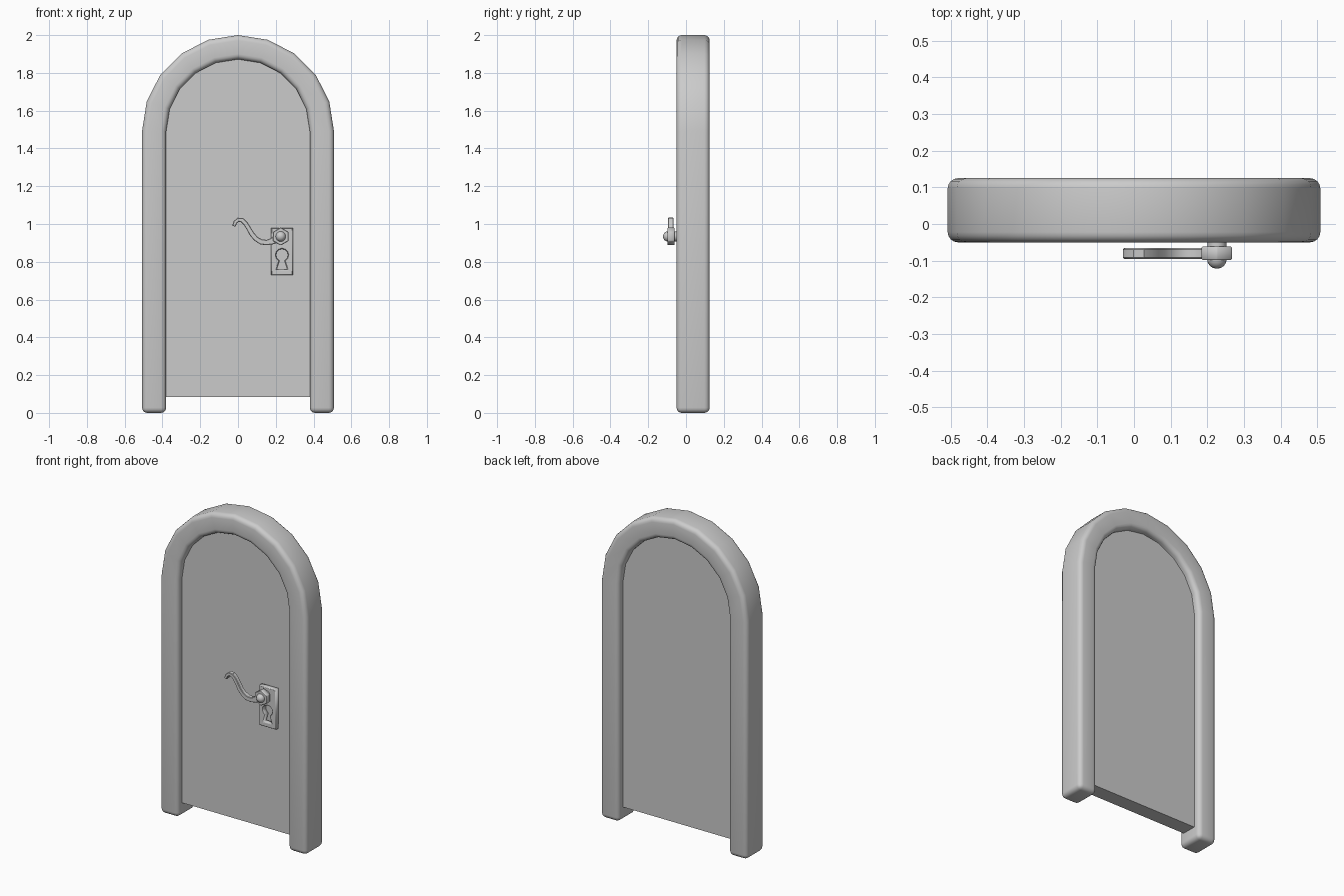
import bpy, bmesh, math
from mathutils import Vector, Matrix

if "Cube" in bpy.data.objects:
    bpy.data.objects.remove(bpy.data.objects["Cube"])


def finish(bm, name, bevel=0.0, segments=1):
    """Bevel the hard edges and turn a bmesh into a smooth-by-angle object."""
    bmesh.ops.recalc_face_normals(bm, faces=bm.faces)
    if bevel:
        hard = [e for e in bm.edges if e.calc_face_angle(0) > math.radians(50)]
        bmesh.ops.bevel(bm, geom=hard, offset=bevel, segments=segments,
                        profile=0.5, affect='EDGES', clamp_overlap=True)
    mesh = bpy.data.meshes.new(name)
    bm.to_mesh(mesh)
    bm.free()
    obj = bpy.data.objects.new(name, mesh)
    bpy.context.collection.objects.link(obj)
    bpy.ops.object.select_all(action='DESELECT')
    obj.select_set(True)
    bpy.context.view_layer.objects.active = obj
    bpy.ops.object.shade_smooth_by_angle(angle=math.radians(35))
    return obj


def extrude(bm, y0, y1):
    """Extrude all flat faces lying at y0 to y1."""
    new = bmesh.ops.extrude_face_region(bm, geom=bm.faces[:] + bm.edges[:], use_keep_orig=True)["geom"]
    bmesh.ops.translate(bm, vec=(0, y1 - y0, 0),
                        verts=[g for g in new if isinstance(g, bmesh.types.BMVert)])


def strip(name, side_a, side_b, y0, y1, bevel, segments=1):
    """Band of quads between two (x, z) rails, given depth in y."""
    bm = bmesh.new()
    a = [bm.verts.new((x, y0, z)) for x, z in side_a]
    b = [bm.verts.new((x, y0, z)) for x, z in side_b]
    for i in range(len(a) - 1):
        bm.faces.new((a[i], a[i + 1], b[i + 1], b[i]))
    extrude(bm, y0, y1)
    return finish(bm, name, bevel, segments)


def arch(r, bottom):
    """Round-topped outline from one foot over the arch to the other."""
    arc = [(r * math.cos(math.pi * i / 10), 1.492 + r * math.sin(math.pi * i / 10))
           for i in range(11)]
    return [(r, bottom)] + arc + [(-r, bottom)]


def lathe(name, r1, y0, y1, sides, turn=0.0, bevel=0.0):
    """Cylinder or prism along y at the handle axis."""
    bm = bmesh.new()
    bmesh.ops.create_cone(bm, cap_ends=True, segments=sides, radius1=r1, radius2=r1,
                          depth=abs(y1 - y0))
    bmesh.ops.transform(bm, verts=bm.verts, matrix=Matrix.Translation((HX, (y0 + y1) / 2, HZ))
                        @ Matrix.Rotation(math.pi / 2, 4, 'X') @ Matrix.Rotation(turn, 4, 'Z'))
    return finish(bm, name, bevel)


HX, HZ = 0.226, 0.934

# Rounded arched frame
strip("door_frame", arch(0.508, 0), arch(0.38, 0), -0.05, 0.125, 0.028, 4)

# Door panel
bm = bmesh.new()
bm.faces.new([bm.verts.new((x, -0.012, z)) for x, z in arch(0.385, 0.083)])
extrude(bm, -0.012, 0.082)
finish(bm, "door_panel")

# Lock plate with a keyhole opening
curve = bpy.data.curves.new("lock_plate", 'CURVE')
curve.dimensions, curve.fill_mode = '2D', 'BOTH'
curve.extrude, curve.bevel_depth, curve.bevel_resolution = 0.014, 0.004, 0
KX, KZ = 0.233, 0.836
hole = [(KX + 0.036 * math.cos(math.radians(t)), KZ + 0.036 * math.sin(math.radians(t)))
        for t in range(-60, 241, 30)]
hole += [(KX - 0.034, 0.755), (KX + 0.034, 0.755)]
plate = [(0.179, 0.734), (0.287, 0.734), (0.287, 0.976), (0.179, 0.976)]
for pts in (plate, hole):
    s = curve.splines.new('POLY')
    s.points.add(len(pts) - 1)
    for p, (x, z) in zip(s.points, pts):
        p.co = (x, z, 0, 1)
    s.use_cyclic_u = True
obj = bpy.data.objects.new("lock_plate", curve)
obj.rotation_euler = (math.pi / 2, 0, 0)
obj.location.y = -0.023
bpy.context.collection.objects.link(obj)

# Spindle, hexagonal hub and domed end
lathe("handle_spindle", 0.026, -0.03, -0.1, 16)
lathe("handle_hub", 0.048, -0.062, -0.098, 6, 0, 0.003)
bm = bmesh.new()
bmesh.ops.create_uvsphere(bm, u_segments=16, v_segments=10, radius=0.027,
                          matrix=Matrix.Translation((HX, -0.095, HZ)))
finish(bm, "handle_end")

# Curved lever: centre line (x, z, half width)
path = [(-0.022, 0.988, .009), (-0.014, 1.010, .010), (0.002, 1.023, .011),
        (0.022, 1.020, .012), (0.040, 1.003, .012), (0.056, 0.977, .012),
        (0.074, 0.946, .013), (0.096, 0.921, .013), (0.123, 0.905, .014),
        (0.152, 0.902, .014), (0.180, 0.909, .017), (0.205, 0.922, .022)]
left, right = [], []
for i, (x, z, w) in enumerate(path):
    a, b = path[max(i - 1, 0)], path[min(i + 1, len(path) - 1)]
    n = Vector((a[1] - b[1], b[0] - a[0])).normalized() * w
    left.append((x + n.x, z + n.y))
    right.append((x - n.x, z - n.y))
strip("handle_lever", left, right, -0.066, -0.095, 0.003)
